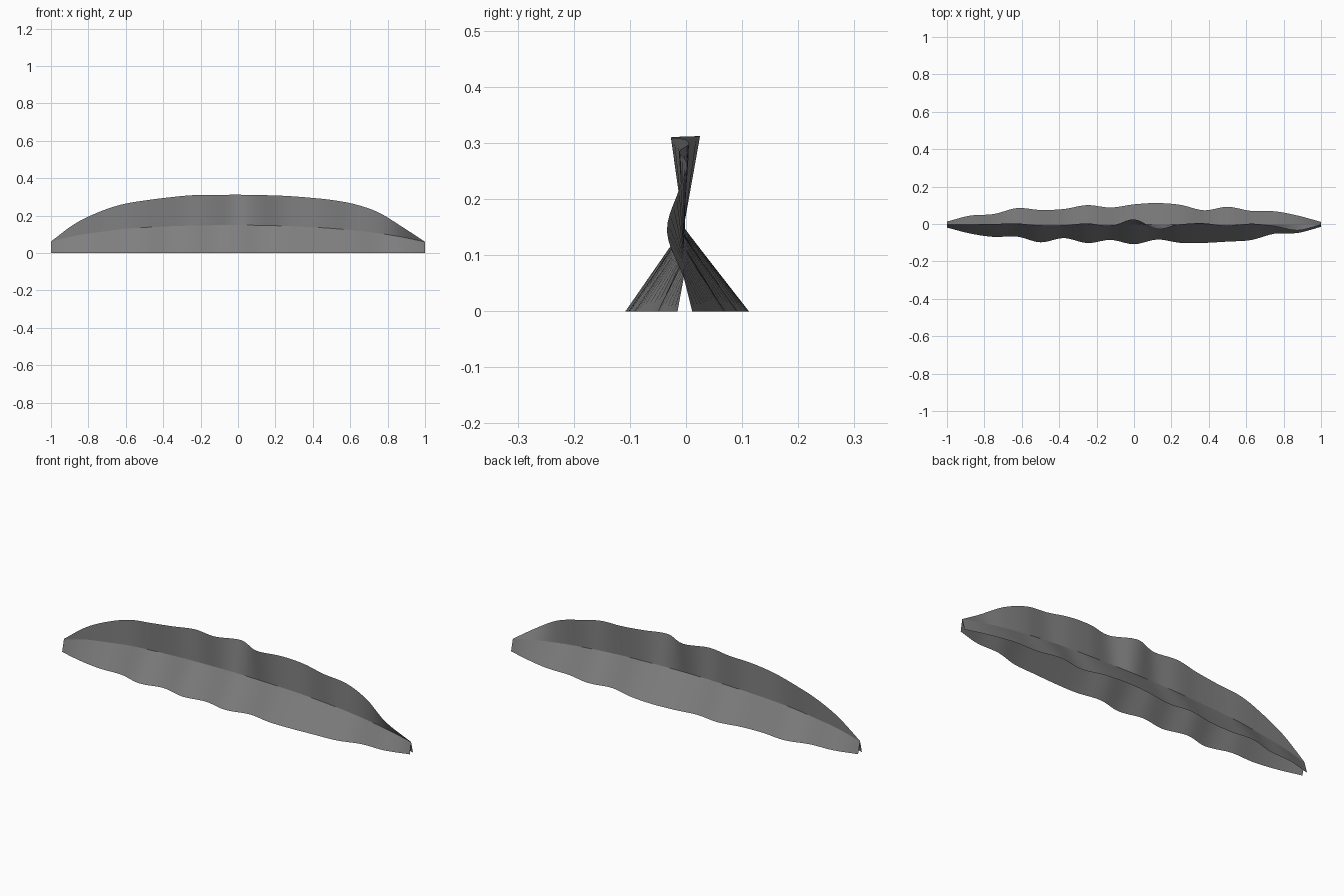
import bpy
import math

old = bpy.data.objects.get("Cube")
if old:
    bpy.data.objects.remove(old, do_unlink=True)

# One grey for all three sheets
grey = bpy.data.materials.new("grey")
grey.use_nodes = True
COL = (0.21, 0.21, 0.21, 1.0)
grey.diffuse_color = COL
bsdf = grey.node_tree.nodes["Principled BSDF"]
bsdf.inputs["Base Color"].default_value = COL
bsdf.inputs["Roughness"].default_value = 0.9

# Edge values at 17 even stations from x = -1 to x = 1
TOP_Z = [.062, .155, .217, .259, .281, .297, .309, .311, .312,
         .310, .306, .297, .284, .261, .218, .142, .060]
RIDGE_Z = [.060, .092, .111, .128, .137, .143, .147, .149, .150,
           .148, .145, .140, .132, .121, .106, .086, .060]
TOP_Y = [-.004, -.002, 0, .003, -.009, -.009, .004, -.012, .025,
         -.027, -.002, .004, -.012, .002, -.012, -.034, -.004]
BACK_Y = [.013, .045, .053, .085, .075, .080, .101, .088, .105,
          .112, .102, .073, .092, .070, .068, .045, .011]
FRONT_Y = [-.019, -.051, -.069, -.067, -.098, -.075, -.102, -.085, -.108,
           -.083, -.101, -.101, -.094, -.086, -.052, -.048, -.015]
RIDGE_Y = [-.004] * 17
GROUND = [0.0] * 17
STEPS = 5


def smooth(values):
    """Catmull-Rom through the stations."""
    out = []
    n = len(values)
    for i in range(n - 1):
        b, c = values[i], values[i + 1]
        a = values[i - 1] if i else 2 * b - c
        d = values[i + 2] if i + 2 < n else 2 * c - b
        for k in range(STEPS):
            t = k / STEPS
            out.append(0.5 * (2 * b + (c - a) * t + (2 * a - 5 * b + 4 * c - d) * t * t
                              + (3 * b - a - 3 * c + d) * t ** 3))
    return out + [values[-1]]


def sheet(name, low, high, flip=False):
    """Ruled sheet between two edges, each given as (y values, z values)."""
    ly, lz, hy, hz = (smooth(v) for v in (*low, *high))
    n = len(ly)
    verts, faces = [], []
    for i in range(n):
        x = -1 + 2 * i / (n - 1)
        verts += [(x, ly[i], lz[i]), (x, hy[i], hz[i])]
    for i in range(n - 1):
        quad = (2 * i, 2 * i + 2, 2 * i + 3, 2 * i + 1)
        faces.append(quad[::-1] if flip else quad)
    mesh = bpy.data.meshes.new(name)
    mesh.from_pydata(verts, [], faces)
    mesh.materials.append(grey)
    obj = bpy.data.objects.new(name, mesh)
    bpy.context.collection.objects.link(obj)
    bpy.ops.object.select_all(action='DESELECT')
    obj.select_set(True)
    bpy.context.view_layer.objects.active = obj
    bpy.ops.object.shade_smooth_by_angle(angle=math.radians(30))


# Two splayed sheets and an upright wavy fin meeting at one ridge
ridge = (RIDGE_Y, RIDGE_Z)
sheet("front_sheet", (FRONT_Y, GROUND), ridge)
sheet("back_sheet", (BACK_Y, GROUND), ridge, flip=True)
sheet("upright_fin", ridge, (TOP_Y, TOP_Z))
